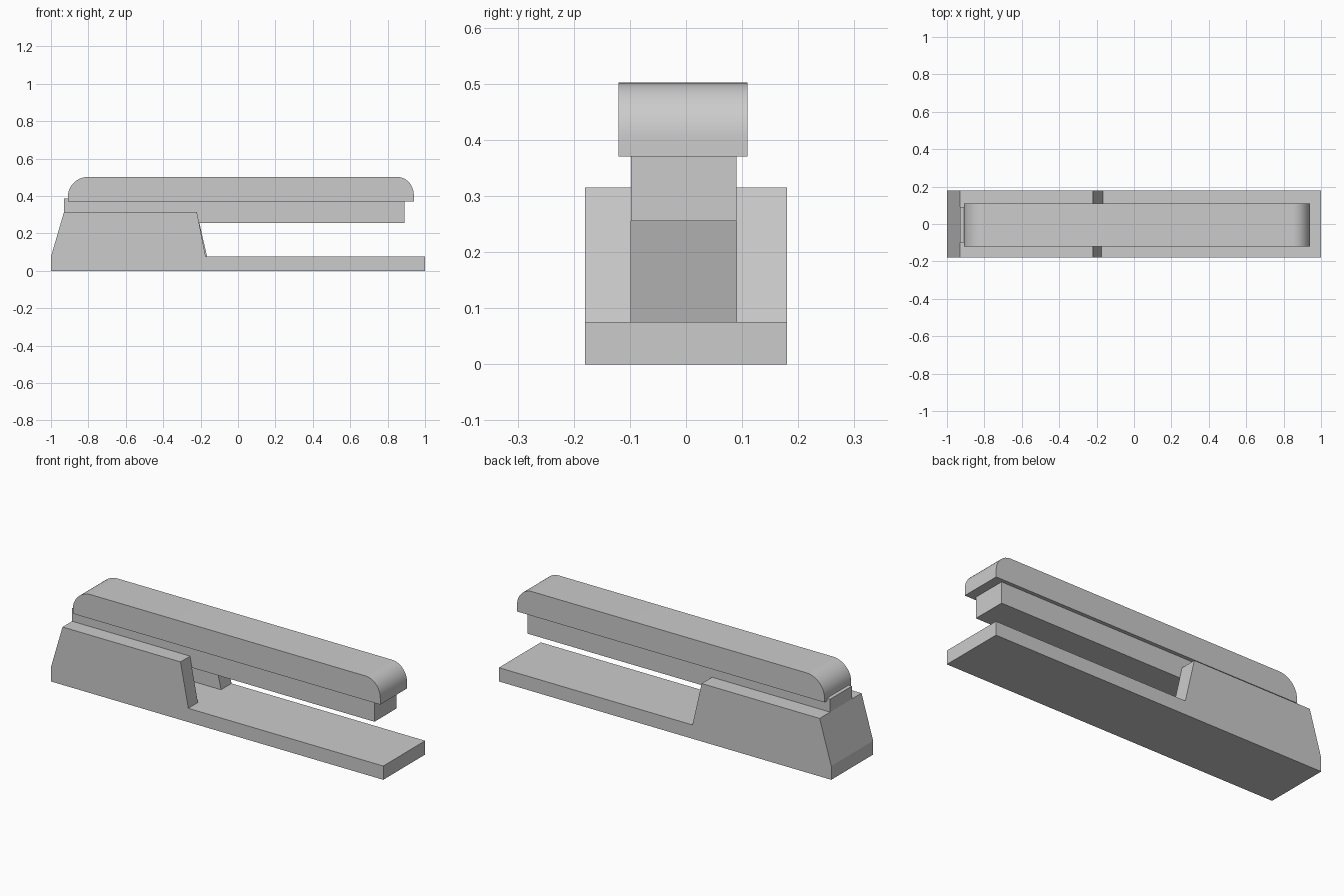
import bpy, bmesh, math

cube = bpy.data.objects.get("Cube")
if cube:
    bpy.data.objects.remove(cube, do_unlink=True)

grey = bpy.data.materials.new("grey")
grey.use_nodes = True
grey.diffuse_color = (0.6, 0.6, 0.6, 1)
grey.node_tree.nodes["Principled BSDF"].inputs["Base Color"].default_value = (0.6, 0.6, 0.6, 1)


def extrude_profile(name, profile, y0, y1):
    """Solid made by sweeping an x-z outline from y0 to y1."""
    bm = bmesh.new()
    face = bm.faces.new([bm.verts.new((x, y0, z)) for x, z in profile])
    swept = bmesh.ops.extrude_face_region(bm, geom=[face])["geom"]
    verts = [v for v in swept if isinstance(v, bmesh.types.BMVert)]
    bmesh.ops.translate(bm, verts=verts, vec=(0, y1 - y0, 0))
    bmesh.ops.recalc_face_normals(bm, faces=bm.faces[:])
    mesh = bpy.data.meshes.new(name)
    bm.to_mesh(mesh)
    bm.free()
    mesh.materials.append(grey)
    obj = bpy.data.objects.new(name, mesh)
    bpy.context.collection.objects.link(obj)
    return obj


def box_outline(x0, x1, z0, z1):
    return [(x0, z0), (x1, z0), (x1, z1), (x0, z1)]


def arc(cx, cz, rx, rz, start, end, steps=12):
    angles = [math.radians(start + (end - start) * i / steps) for i in range(steps + 1)]
    return [(cx + rx * math.cos(a), cz + rz * math.sin(a)) for a in angles]


BASE_TOP, CHEEK_TOP = 0.075, 0.315
HALF_WIDTH, SLOT_RIGHT, SLOT_LEFT = 0.18, -0.098, 0.09

# Flat base plate
extrude_profile("base_plate", box_outline(-1, 1, 0, BASE_TOP), -HALF_WIDTH, HALF_WIDTH)

# Side cheeks on both sides of the open slot
for name, foot, y0, y1 in (("right_cheek", -0.173, -HALF_WIDTH, SLOT_RIGHT),
                           ("left_cheek", -0.165, SLOT_LEFT, HALF_WIDTH)):
    outline = [(-1, BASE_TOP), (foot, BASE_TOP), (-0.22, CHEEK_TOP), (-0.93, CHEEK_TOP)]
    extrude_profile(name, outline, y0, y1)

# Thin sloping wall closing the slot at the rear
wall = [(-1, BASE_TOP), (-0.99, BASE_TOP), (-0.92, CHEEK_TOP), (-0.93, CHEEK_TOP)]
extrude_profile("rear_wall", wall, SLOT_RIGHT, SLOT_LEFT)

# Long magazine bar
extrude_profile("magazine", box_outline(-0.93, 0.89, 0.255, 0.385), SLOT_RIGHT, SLOT_LEFT)

# Top arm with rounded ends
arm = [(-0.91, 0.37), (0.94, 0.37)]
arm += arc(0.85, 0.405, 0.09, 0.097, 0, 90) + arc(-0.8, 0.395, 0.11, 0.107, 90, 180)
top_arm = extrude_profile("top_arm", arm, -0.12, 0.11)
bpy.ops.object.select_all(action="DESELECT")
top_arm.select_set(True)
bpy.context.view_layer.objects.active = top_arm
bpy.ops.object.shade_smooth_by_angle(angle=math.radians(30))
